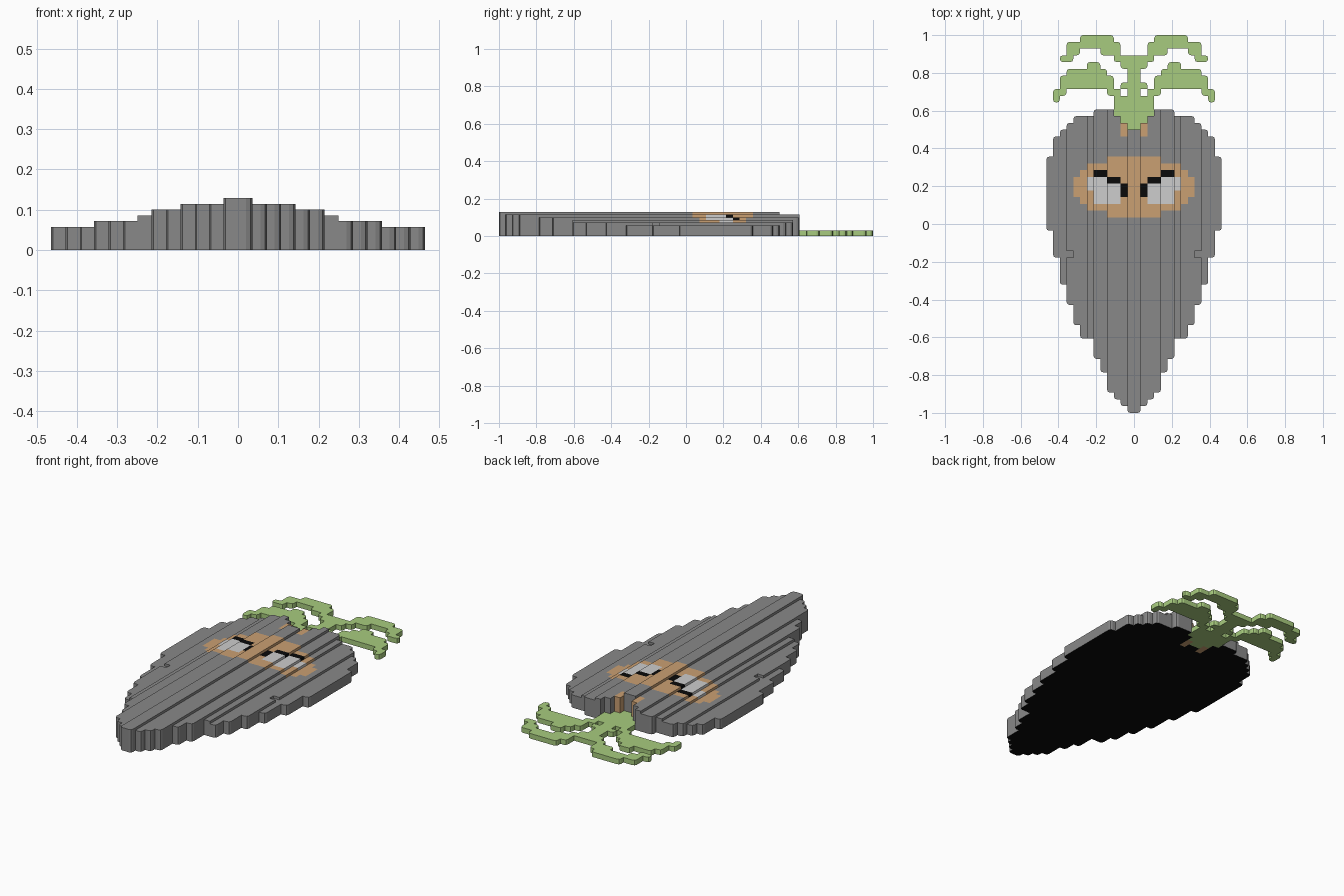
import bpy, bmesh

if "Cube" in bpy.data.objects:
    bpy.data.objects.remove(bpy.data.objects["Cube"])

U = 1 / 28  # one step of the stepped outline


def material(name, rgb):
    m = bpy.data.materials.new(name)
    m.diffuse_color = (*rgb, 1)
    m.use_nodes = True
    m.node_tree.nodes["Principled BSDF"].inputs["Base Color"].default_value = m.diffuse_color
    return m


MATS = [material("stone_grey", (0.25, 0.25, 0.25)),
        material("tan", (0.59, 0.35, 0.17)),
        material("eye_white", (0.61, 0.61, 0.61)),
        material("black", (0.003, 0.003, 0.003)),
        material("leaf_green", (0.39, 0.60, 0.21))]
GREY, TAN, WHITE, BLACK, GREEN = range(5)

# Body: front and back end of each column, from the centre outwards
FRONT = [-28, -27, -26, -25, -22, -20, -17, -17, -15, -12, -9, -5, -1]
BACK = [14, 15, 16, 17, 17, 17, 16, 16, 16, 15, 14, 13, 10]
# Body height steps: (outer column limit, height)
STEPS = [(1, 3.6), (4, 3.2), (6, 2.8), (7, 2.4), (10, 2.0), (13, 1.6)]
# Face patch: row -> half width
PATCH = {9: 4, 8: 7, 7: 8, 6: 9, 5: 9, 4: 9, 3: 8, 2: 7, 1: 4}
# Eyes: (start column, end column, start row, end row, colour)
EYES = [(4, 6, 7, 8, BLACK), (2, 4, 6, 7, BLACK), (1, 2, 4, 6, BLACK),
        (4, 7, 6, 7, WHITE), (2, 7, 5, 6, WHITE), (2, 6, 3, 5, WHITE)]
# Leaves: (start column, end column, start row, end row)
LEAVES = [(0, 1, 14, 25), (1, 2, 15, 19), (2, 3, 16, 19),          # stem
          (1, 2, 20, 21),                                          # nubs
          (2, 4, 19, 20), (3, 11, 20, 21), (3, 11, 21, 22),        # lower pair
          (4, 10, 22, 23), (5, 7, 23, 24), (10, 12, 19, 20), (11, 12, 18, 19),
          (1, 2, 23, 24), (1, 3, 24, 25), (2, 5, 25, 26),          # upper pair
          (2, 10, 26, 27), (3, 8, 27, 28), (8, 10, 25, 26), (9, 11, 24, 25)]


def colour(c, r):
    for a, b, lo, hi, m in EYES:
        if a <= c < b and lo <= r < hi:
            return m
    if c < PATCH.get(r, 0) or (c == 1 and r in (13, 14)):
        return TAN
    return GREY


def mirrored(half):
    out = {}
    for (c, r), v in half.items():
        out[c, r] = out[-1 - c, r] = v
    return out


body = {}
for c in range(13):
    h = next(h for lim, h in STEPS if c < lim)
    for r in range(FRONT[c], BACK[c]):
        body[c, r] = (h, colour(c, r))
body[9, -5] = (1.6, GREY)  # small side notch
leaves = {(c, r): (0.8, GREEN) for a, b, lo, hi in LEAVES
          for c in range(a, b) for r in range(lo, hi)}
body, leaves = mirrored(body), mirrored(leaves)
filled = set(body) | set(leaves)


def outline(c, r):
    """Square footprint with free corners rounded; each edge knows its neighbour."""
    pts = []
    for sx, sy in ((-1, -1), (1, -1), (1, 1), (-1, 1)):
        x, y = c + 0.5 + sx * 0.5, r + 0.5 + sy * 0.5
        if {(c + sx, r), (c, r + sy), (c + sx, r + sy)} & filled:
            pts.append((x, y))
        else:
            q = 0.45
            arc = [(x - sx * q, y), (x - sx * q * .29, y - sy * q * .29), (x, y - sy * q)]
            pts += arc if sx * sy < 0 else arc[::-1]
    # corners with sx*sy > 0 are entered along the vertical side
    res = []
    for k, p in enumerate(pts):
        n = pts[(k + 1) % len(pts)]
        nb = None
        if p[1] == n[1]:
            nb = (c, r - 1) if p[1] == r else (c, r + 1)
        elif p[0] == n[0]:
            nb = (c - 1, r) if p[0] == c else (c + 1, r)
        res.append((p, n, nb))
    return res


def build(name, cells, under=None):
    bm = bmesh.new()

    def face(pts, m):
        f = bm.faces.new([bm.verts.new((x * U, y * U, z * U)) for x, y, z in pts])
        f.material_index = m

    for (c, r), (h, m) in cells.items():
        edges = outline(c, r)
        face([(*p, h) for p, n, nb in edges], m)
        low = under if under is not None and m != TAN or (under is not None and r < 12) else m
        face([(*p, 0) for p, n, nb in edges][::-1], low)
        for p, n, nb in edges:
            base = cells[nb][0] if nb in cells else 0
            if base < h:
                face([(*p, base), (*n, base), (*n, h), (*p, h)], m)
    bmesh.ops.remove_doubles(bm, verts=bm.verts[:], dist=1e-5)
    # merge flat areas of one colour into clean faces
    bmesh.ops.dissolve_limit(bm, angle_limit=0.01, verts=bm.verts[:],
                             edges=bm.edges[:], delimit={'MATERIAL'})
    bmesh.ops.triangulate(bm, faces=[f for f in bm.faces if len(f.verts) > 4])
    me = bpy.data.meshes.new(name)
    bm.to_mesh(me)
    bm.free()
    for mat in MATS:
        me.materials.append(mat)
    ob = bpy.data.objects.new(name, me)
    bpy.context.collection.objects.link(ob)
    return ob


# Root body with face patch and eyes, dark underside
build("root_body", body, under=BLACK)
# Leafy top
build("leaves", leaves)
